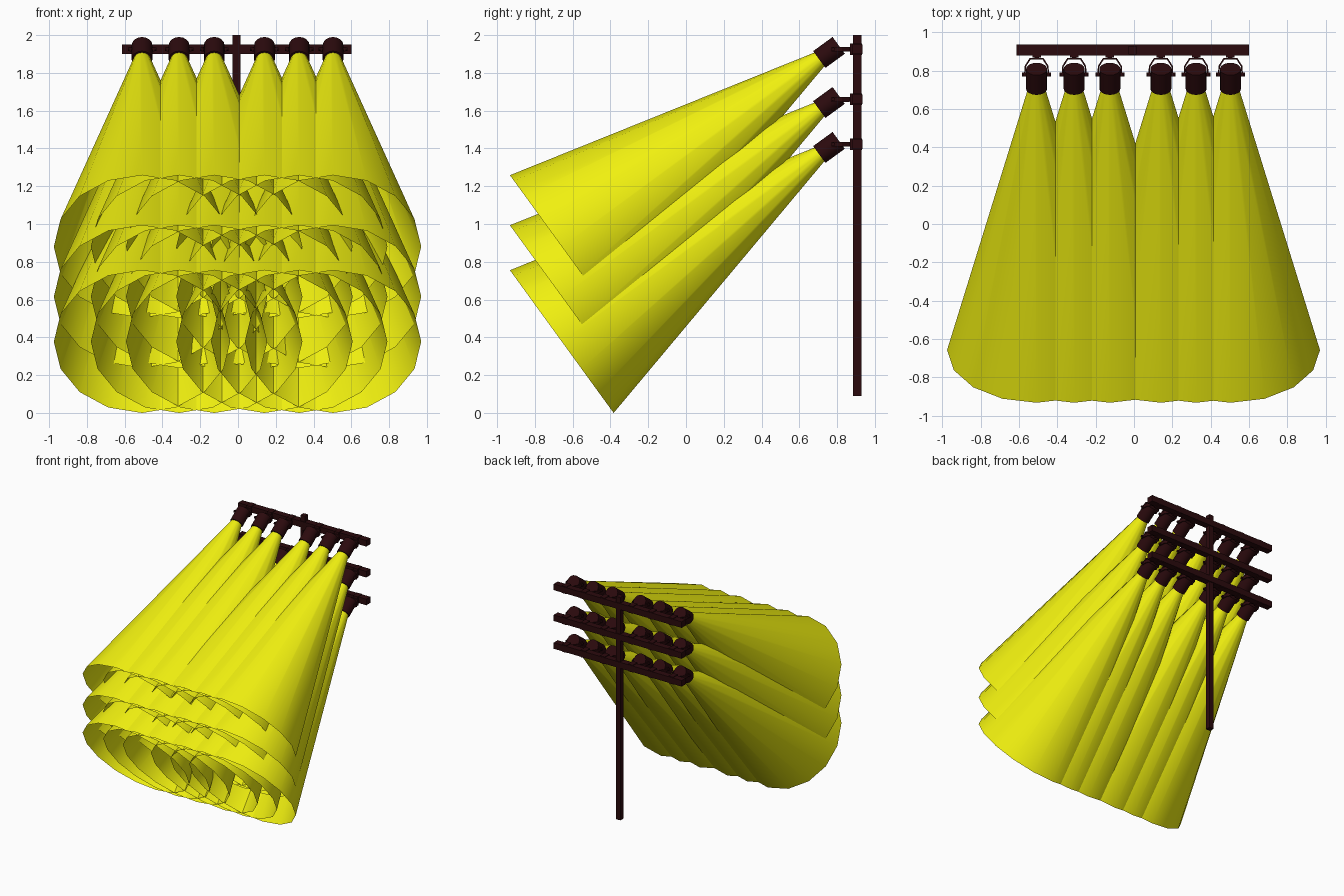
import bpy, bmesh, math
from mathutils import Matrix, Vector

if "Cube" in bpy.data.objects:
    bpy.data.objects.remove(bpy.data.objects["Cube"])

def material(name, col):
    m = bpy.data.materials.new(name)
    m.diffuse_color = (*col, 1)
    m.use_nodes = True
    m.node_tree.nodes["Principled BSDF"].inputs["Base Color"].default_value = m.diffuse_color
    return m

DARK = material("dark_metal", (0.024, 0.003, 0.004))
GLOW = material("yellow_light", (0.88, 0.88, 0.005))
TILT = Matrix.Rotation(math.radians(126), 4, 'X')   # local z -> forward and down
AIM = TILT.to_3x3() @ Vector((0, 0, 1))

def finish(bm, name, mat, smooth=False):
    me = bpy.data.meshes.new(name)
    bm.to_mesh(me)
    bm.free()
    me.materials.append(mat)
    ob = bpy.data.objects.new(name, me)
    bpy.context.collection.objects.link(ob)
    if smooth:
        bpy.ops.object.select_all(action='DESELECT')
        ob.select_set(True)
        bpy.context.view_layer.objects.active = ob
        bpy.ops.object.shade_smooth_by_angle(angle=math.radians(30))
    return ob

def add_box(bm, lo, hi):
    lo, hi = Vector(lo), Vector(hi)
    bmesh.ops.create_cube(bm, size=1, matrix=Matrix.Translation((lo + hi) / 2)
                          @ Matrix.Diagonal((*(hi - lo), 1)))

def box(name, lo, hi):
    bm = bmesh.new()
    add_box(bm, lo, hi)
    return finish(bm, name, DARK)

def cone(name, start, r1, r2, length, mat, caps):
    bm = bmesh.new()
    bmesh.ops.create_cone(bm, cap_ends=caps, segments=16, radius1=r1, radius2=r2, depth=length,
                          matrix=Matrix.Translation(start + AIM * length / 2) @ TILT)
    return finish(bm, name, mat, True)

def bracket(name, x, z):
    """Bent strap around the lamp, pivot pins, stem and clamp on the bar."""
    bm = bmesh.new()
    half = [(0.066, 0.77), (0.062, 0.825), (0.036, 0.866)]
    inner = [(0.058, 0.77), (0.055, 0.821), (0.032, 0.857)]
    out = half + [(-a, b) for a, b in reversed(half)]
    inn = inner + [(-a, b) for a, b in reversed(inner)]
    rings = [[bm.verts.new((x + p[0], p[1], z + h))
              for p, h in ((o, -.013), (o, .013), (i, .013), (i, -.013))]
             for o, i in zip(out, inn)]
    for a, b in zip(rings, rings[1:]):
        for k in range(4):
            bm.faces.new((a[k], a[(k + 1) % 4], b[(k + 1) % 4], b[k]))
    bm.faces.new(rings[0])
    bm.faces.new(rings[-1][::-1])
    # pivot pins
    for s in (-1, 1):
        bmesh.ops.create_cone(bm, cap_ends=True, segments=8, radius1=.01, radius2=.01, depth=.025,
                              matrix=Matrix.Translation((x + s * .063, .78, z))
                              @ Matrix.Rotation(math.pi / 2, 4, 'Y'))
    add_box(bm, (x - .012, .857, z - .012), (x + .012, .885, z + .012))
    add_box(bm, (x - .022, .868, z - .031), (x + .022, .932, z + .031))
    bmesh.ops.recalc_face_normals(bm, faces=bm.faces)
    return finish(bm, name, DARK)

# upright pole
box("pole", (-.028, .885, .09), (.014, .928, 2.0))

# three crossbars with six lamps each
for row, z in enumerate((1.925, 1.66, 1.422)):
    box(f"crossbar_{row}", (-.614, .88, z - .026), (.6, .935, z + .026))
    for col, x in enumerate((-.508, -.312, -.126, .14, .324, .503)):
        tag = f"{row}_{col}"
        lens = Vector((x, .78, z)) + AIM * .092
        bracket("bracket_" + tag, x, z)
        cone("lamp_" + tag, lens - AIM * .127, .055, .055, .127, DARK, True)
        cone("beam_" + tag, lens, .045, .467, 1.685, GLOW, False)
